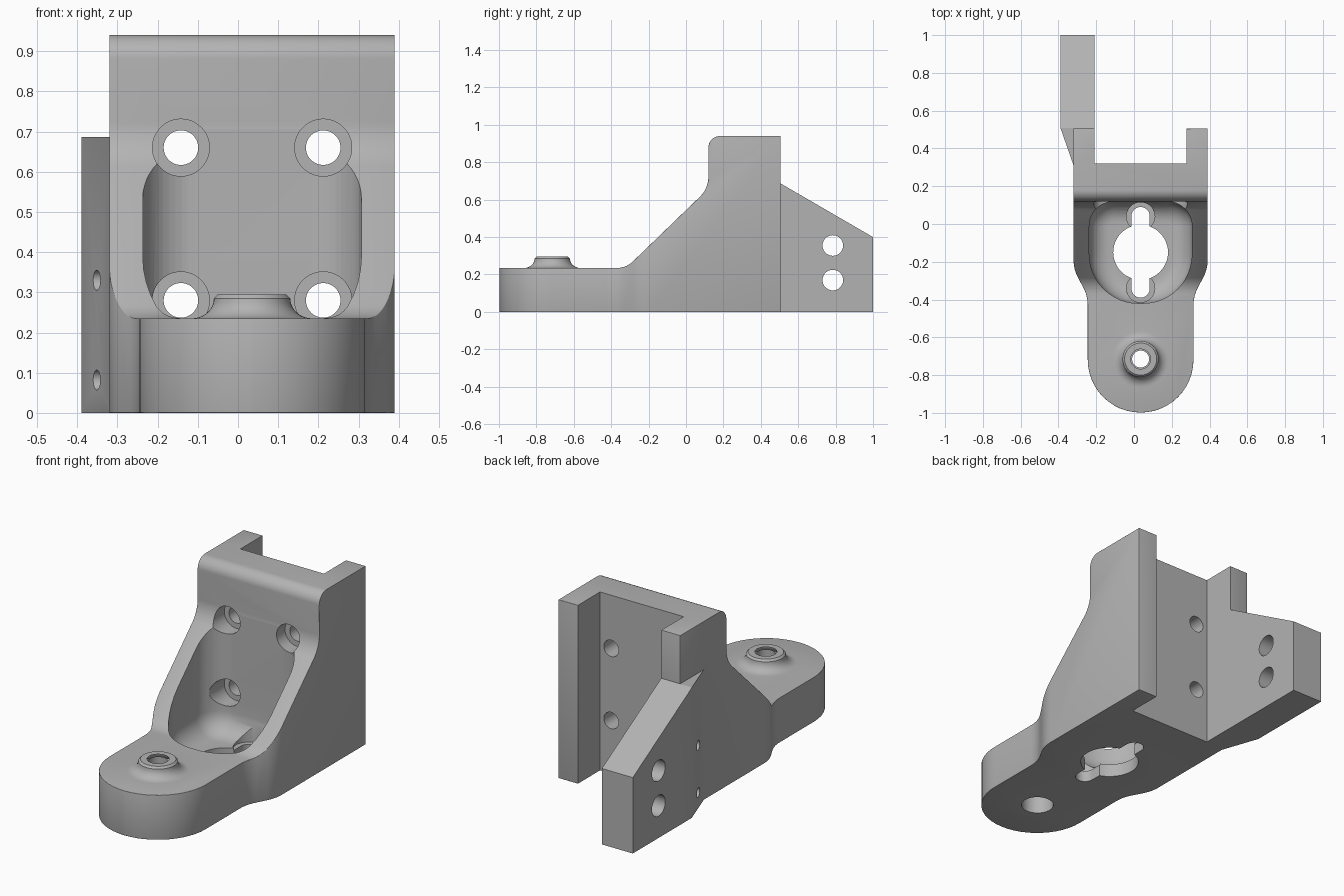
import bpy, bmesh, math
from mathutils import Vector, Matrix

if "Cube" in bpy.data.objects:
    bpy.data.objects.remove(bpy.data.objects["Cube"], do_unlink=True)

grey = bpy.data.materials.new("light_grey")
grey.use_nodes = True
GREY = (0.45, 0.45, 0.45, 1)
grey.diffuse_color = GREY
grey.node_tree.nodes["Principled BSDF"].inputs["Base Color"].default_value = GREY

CX = 0.035  # symmetry plane of the bracket body


def rounded(corners, steps=12):
    """Polygon from (a, b, radius) corners, with each corner turned into an arc."""
    out = []
    for i, (a, b, r) in enumerate(corners):
        p = Vector((a, b))
        if r == 0:
            out.append(p)
            continue
        u = (Vector(corners[i - 1][:2]) - p).normalized()
        v = (Vector(corners[(i + 1) % len(corners)][:2]) - p).normalized()
        half = u.angle(v) / 2
        t = r / math.tan(half)
        c = p + (u + v).normalized() * (r / math.sin(half))
        start, end = (p + u * t - c).normalized(), (p + v * t - c).normalized()
        out += [c + start.slerp(end, k / steps) * r for k in range(steps + 1)]
    return out


def make(name, bm):
    bmesh.ops.recalc_face_normals(bm, faces=bm.faces)
    mesh = bpy.data.meshes.new(name)
    bm.to_mesh(mesh)
    bm.free()
    mesh.materials.append(grey)
    obj = bpy.data.objects.new(name, mesh)
    bpy.context.collection.objects.link(obj)
    return obj


def prism(name, points, axis, low, high):
    """Extrude a 2D outline along x (outline is y, z) or z (outline is x, y)."""
    bm = bmesh.new()
    place = (lambda p: (low, p[0], p[1])) if axis == "x" else (lambda p: (p[0], p[1], low))
    face = bm.faces.new([bm.verts.new(place(p)) for p in points])
    grown = bmesh.ops.extrude_face_region(bm, geom=[face])["geom"]
    move = Vector((high - low, 0, 0)) if axis == "x" else Vector((0, 0, high - low))
    bmesh.ops.translate(bm, vec=move, verts=[g for g in grown if isinstance(g, bmesh.types.BMVert)])
    return make(name, bm)


def box(name, x, y, z):
    return prism(name, [(x[0], y[0]), (x[1], y[0]), (x[1], y[1]), (x[0], y[1])], "z", *z)


def rod(name, start, end, radius, radius_end=None):
    start, end = Vector(start), Vector(end)
    bm = bmesh.new()
    turn = (end - start).to_track_quat("Z", "Y").to_matrix().to_4x4()
    bmesh.ops.create_cone(bm, cap_ends=True, segments=48, radius1=radius,
                          radius2=radius_end or radius, depth=(end - start).length,
                          matrix=Matrix.Translation((start + end) / 2) @ turn)
    return make(name, bm)


def apply(obj, kind, **settings):
    mod = obj.modifiers.new(kind, kind)
    for key, value in settings.items():
        setattr(mod, key, value)
    bpy.context.view_layer.objects.active = obj
    bpy.ops.object.modifier_apply(modifier=mod.name)


def combine(obj, other, operation="DIFFERENCE"):
    apply(obj, "BOOLEAN", object=other, operation=operation, solver="EXACT")
    bpy.data.objects.remove(other, do_unlink=True)


# Body: plan outline crossed with the side profile
half_plan = [(0.355, 0.505, 0), (0.355, -0.24, 0.2), (0.28, -0.38, 0.2), (0.28, -0.998, 0.279)]
plan = [(CX + x, y, r) for x, y, r in half_plan]
plan += [(CX - x, y, r) for x, y, r in reversed(half_plan)]
body = prism("bracket", rounded(plan), "z", 0, 0.94)
side = [(-1.2, -0.1, 0), (-1.2, 0.235, 0), (-0.32, 0.235, 0.12), (0.12, 0.66, 0.15),
        (0.12, 0.94, 0.06), (0.6, 0.94, 0), (0.6, -0.1, 0)]
combine(body, prism("side_profile", rounded(side), "x", -1, 1), "INTERSECT")
apply(body, "BEVEL", width=0.012, segments=3, limit_method="ANGLE", angle_limit=math.radians(40))

# Rear arm with its tapered root
arm = prism("arm", [(-0.2, 0.45), (-0.2, 1), (-0.39, 1), (-0.39, 0.51), (-0.313, 0.29), (-0.25, 0.29)],
            "z", 0, 0.8)
combine(arm, prism("arm_profile", [(0.2, -0.1), (1.1, -0.1), (1.1, 0.342), (0.507, 0.686), (0.2, 0.686)],
                   "x", -1, 1), "INTERSECT")
combine(body, arm, "UNION")

# Flared boss on the nose
NOSE = Vector((CX, -0.715, 0))
bm = bmesh.new()
flare = [(0, 0.2), (0.15, 0.2), (0.15, 0.235)]
flare += [(0.15 - 0.055 * math.sin(a), 0.285 - 0.05 * math.cos(a))
          for a in (math.pi / 2 * k / 8 for k in range(1, 9))]
flare += [(0.085, 0.295), (0, 0.295)]
ring = [bm.verts.new((r, 0, z)) for r, z in flare]
edges = [bm.edges.new(pair) for pair in zip(ring, ring[1:])]
bmesh.ops.spin(bm, geom=ring + edges, cent=(0, 0, 0), axis=(0, 0, 1), angle=math.tau, steps=48)
bmesh.ops.remove_doubles(bm, verts=bm.verts, dist=0.0001)
bmesh.ops.translate(bm, vec=NOSE, verts=bm.verts)
combine(body, make("boss", bm), "UNION")

# Rear channel
combine(body, box("channel", (-0.21, 0.277), (0.32, 1.2), (-0.1, 1.1)))

# Bowl-bottomed pocket in the sloped front
pocket_half = [(0.272, 0.119, 0.13), (0.272, -0.42, 0.26)]
outline = [(CX + x, y, r) for x, y, r in pocket_half]
outline += [(CX - x, y, r) for x, y, r in reversed(pocket_half)]
pocket = prism("pocket", rounded(outline), "z", 0.07, 1.2)
bm = bmesh.new()
bm.from_mesh(pocket.data)
rim = [e for e in bm.edges if all(v.co.z < 0.1 for v in e.verts)]
bmesh.ops.bevel(bm, geom=rim, offset=0.11, segments=8, profile=0.5, affect="EDGES")
bm.to_mesh(pocket.data)
bm.free()
combine(body, pocket)

# Keyhole through the pocket floor
KEY_Y = -0.15
combine(body, rod("keyhole_round", (CX, KEY_Y, -0.1), (CX, KEY_Y, 0.2), 0.145))
slot = rounded([(CX + sx * 0.048, KEY_Y + sy * 0.24, 0.0479)
                for sx, sy in ((1, 1), (-1, 1), (-1, -1), (1, -1))])
combine(body, prism("keyhole_slot", slot, "z", -0.1, 0.2))
for offset in (-0.19, 0.19):
    y = KEY_Y + offset
    combine(body, rod("slot_recess", (CX, y, 0.06), (CX, y, 0.25), 0.075))

# Mounting holes with counterbores
for x in (CX - 0.177, CX + 0.177):
    for z in (0.28, 0.66):
        combine(body, rod("mount_hole", (x, 0.1, z), (x, 0.4, z), 0.043))
        combine(body, rod("mount_counterbore", (x, -0.02, z), (x, 0.19, z), 0.071))

# Nose hole with a wider bore underneath
combine(body, rod("nose_hole", NOSE - Vector((0, 0, 0.1)), NOSE + Vector((0, 0, 0.4)), 0.045))
combine(body, rod("nose_bore", NOSE - Vector((0, 0, 0.1)), NOSE + Vector((0, 0, 0.15)), 0.08))
combine(body, rod("nose_chamfer", NOSE + Vector((0, 0, 0.28)), NOSE + Vector((0, 0, 0.31)), 0.04, 0.065))

# Arm cross holes and small blind holes in its root
for z in (0.17, 0.355):
    combine(body, rod("arm_hole", (-0.5, 0.785, z), (-0.1, 0.785, z), 0.055))
for z in (0.082, 0.33):
    combine(body, rod("root_hole", (-0.5, 0.4, z), (-0.27, 0.4, z), 0.025))

# Smooth curved faces, keep hard edges
bpy.ops.object.select_all(action="DESELECT")
body.select_set(True)
bpy.context.view_layer.objects.active = body
bpy.ops.object.shade_smooth_by_angle(angle=math.radians(30))
